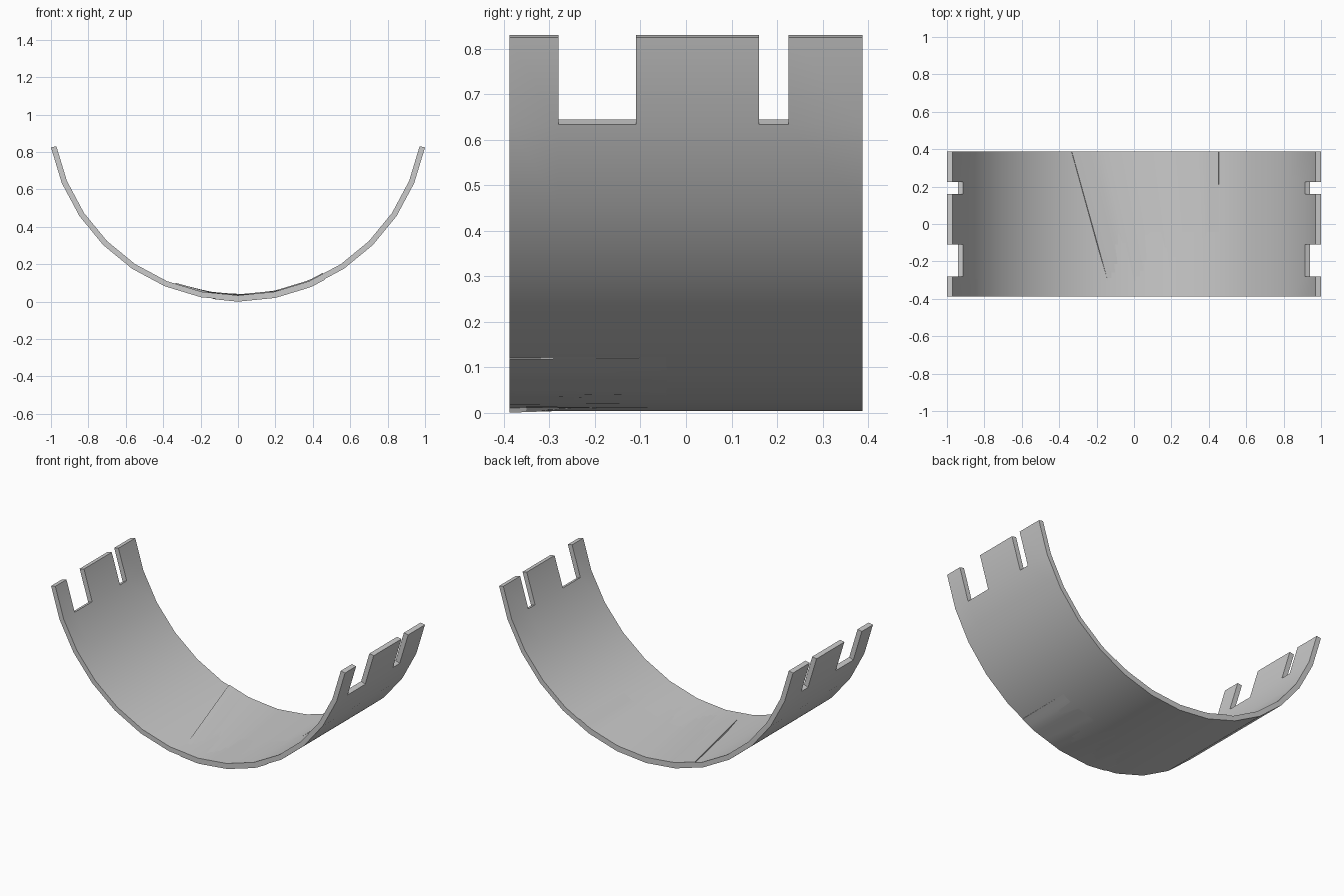
import bpy
from math import sin, cos, pi, radians

if "Cube" in bpy.data.objects:
    bpy.data.objects.remove(bpy.data.objects["Cube"])

STEP = 2 * pi / 32            # the arc is part of a 32-sided ring
R_OUT, R_IN = 1.0196, 0.99
HALF = 0.388
LIFT = 0.004                  # the patch dips just below the shell


def ring_point(r, a, y, dz=0.0):
    # point on the straight-sided ring, angle measured from the bottom
    k = r * cos(STEP / 2) / cos((a % STEP) - STEP / 2)
    return (k * sin(a), y, R_OUT + LIFT - k * cos(a) + dz)


def slab(name, rows, skip=()):
    # rows: list of (y, [angles], dz); builds a closed curved sheet without skipped cells
    ny, na = len(rows), len(rows[0][1])
    verts = [ring_point(r, a, y, dz) for r in (R_OUT, R_IN)
             for y, angles, dz in rows for a in angles]

    def v(layer, j, i):
        return layer * ny * na + j * na + i

    cells = {(j, i) for j in range(ny - 1) for i in range(na - 1)} - set(skip)
    faces = []
    for j, i in sorted(cells):
        quad = [(j, i), (j, i + 1), (j + 1, i + 1), (j + 1, i)]
        faces.append([v(0, *q) for q in reversed(quad)])
        faces.append([v(1, *q) for q in quad])
        for n, near in enumerate([(j - 1, i), (j, i + 1), (j + 1, i), (j, i - 1)]):
            if near not in cells:
                p, q = quad[n], quad[(n + 1) % 4]
                faces.append([v(0, *p), v(0, *q), v(1, *q), v(1, *p)])
    mesh = bpy.data.meshes.new(name)
    mesh.from_pydata(verts, [], faces)
    mesh.validate()
    obj = bpy.data.objects.new(name, mesh)
    bpy.context.collection.objects.link(obj)
    # drop the unused corners and make normals face outward
    bpy.context.view_layer.objects.active = obj
    obj.select_set(True)
    bpy.ops.object.mode_set(mode='EDIT')
    bpy.ops.mesh.select_all(action='SELECT')
    bpy.ops.mesh.delete_loose()
    bpy.ops.mesh.select_all(action='SELECT')
    bpy.ops.mesh.normals_make_consistent(inside=False)
    bpy.ops.object.mode_set(mode='OBJECT')
    bpy.ops.object.shade_smooth_by_angle(angle=radians(30))
    obj.select_set(False)
    return obj


# curved shell with two notches in each upper rim
angles = [STEP * i for i in range(-7, 8)]
ys = [-HALF, -0.28, -0.11, 0.16, 0.225, HALF]
notches = [(j, i) for j in (1, 3) for i in (0, 13)]
slab("curved_shell", [(y, angles, 0.0) for y in ys], notches)

# slightly tilted patch: shows below at the front and above at the back
back_left, front_left, right = radians(-19.7), radians(-6.8), radians(27.3)
N = 24


def spread(left):
    return [left + (right - left) * i / N for i in range(N + 1)]


slab("tilted_patch", [(-HALF, spread(front_left), -LIFT),
                      (HALF, spread(back_left), 0.005)])
